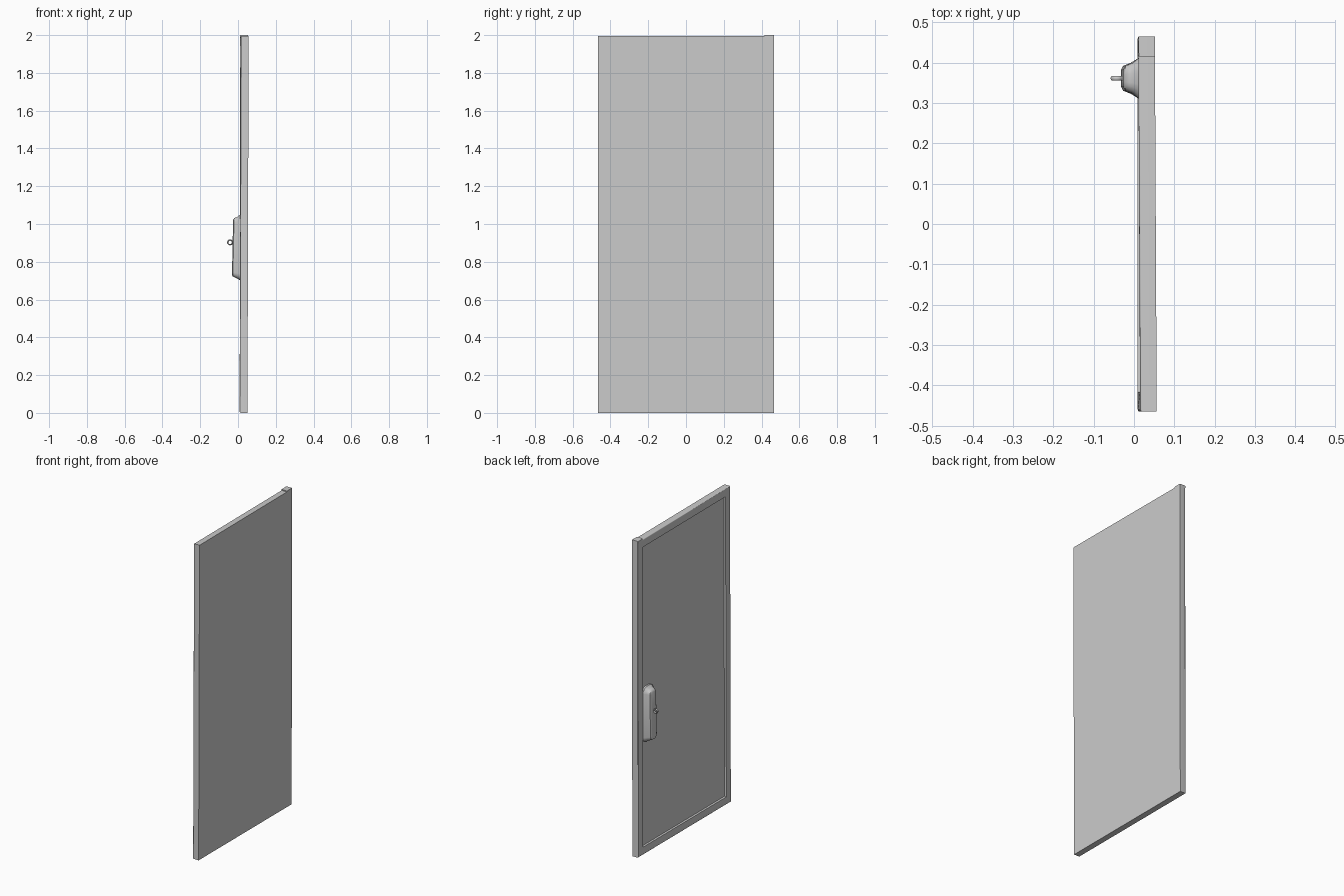
import bpy, bmesh, math
from mathutils import Vector, Matrix

if "Cube" in bpy.data.objects:
    bpy.data.objects.remove(bpy.data.objects["Cube"])

grey = bpy.data.materials.new("plain_grey")
grey.use_nodes = True
GREY = (0.6, 0.6, 0.6, 1)
grey.diffuse_color = GREY
grey.node_tree.nodes["Principled BSDF"].inputs["Base Color"].default_value = GREY


def finish(name, bm, smooth=None):
    bmesh.ops.recalc_face_normals(bm, faces=bm.faces)
    mesh = bpy.data.meshes.new(name)
    bm.to_mesh(mesh)
    bm.free()
    mesh.materials.append(grey)
    obj = bpy.data.objects.new(name, mesh)
    bpy.context.collection.objects.link(obj)
    if smooth:
        bpy.ops.object.select_all(action='DESELECT')
        obj.select_set(True)
        bpy.context.view_layer.objects.active = obj
        bpy.ops.object.shade_smooth_by_angle(angle=math.radians(smooth))
    return obj


def box(low, high):
    low, high = Vector(low), Vector(high)
    bm = bmesh.new()
    bmesh.ops.create_cube(bm, size=1, matrix=Matrix.Translation((low + high) / 2)
                          @ Matrix.Diagonal((*(high - low), 1)))
    return bm


def inner_face(bm):
    return min(bm.faces, key=lambda f: f.normal.x * f.calc_area())


def round_inner_edges(bm, size):
    bm.normal_update()
    bmesh.ops.bevel(bm, geom=list(inner_face(bm).edges), offset=size,
                    segments=3, profile=0.5, affect='EDGES')
    bm.normal_update()


def warp(bm):
    # slight twist and lean of the hanging door
    for v in bm.verts:
        v.co.x += 0.002 * (v.co.z - 1) - 0.0025 * v.co.y * v.co.z


# door slab with a recessed panel on the inner side
bm = box((0.011, -0.465, 0), (0.052, 0.465, 1.994))
round_inner_edges(bm, 0.006)
face = inner_face(bm)
bmesh.ops.inset_individual(bm, faces=[face], thickness=0.043, use_even_offset=True)
bmesh.ops.inset_individual(bm, faces=[face], thickness=0.003, depth=-0.01,
                           use_even_offset=True)
warp(bm)
finish("door_slab", bm, 30)

# raised end of the latch stile
bm = box((0.011, 0.415, 1.985), (0.052, 0.465, 2.0))
round_inner_edges(bm, 0.004)
warp(bm)
finish("stile_cap", bm, 30)


# domed lock housing: rounded rectangles lofted outwards from the panel
def rounded_rect(bm, x, half_y, half_z, steps=4):
    r = half_y * 0.7
    ring = []
    for q in range(4):
        sy, sz = (1, -1, -1, 1)[q], (1, 1, -1, -1)[q]
        for i in range(steps + 1):
            a = math.pi / 2 * (q + i / steps)
            ring.append(bm.verts.new((x, 0.361 + sy * (half_y - r) + r * math.cos(a),
                                      0.876 + sz * (half_z - r) + r * math.sin(a))))
    return ring


bm = bmesh.new()
sections = [(0.024, 0.051, 0.175), (0.011, 0.05, 0.174), (-0.006, 0.038, 0.162),
            (-0.014, 0.035, 0.159), (-0.024, 0.031, 0.154), (-0.029, 0.022, 0.145)]
rings = [rounded_rect(bm, *s) for s in sections]
for a, b in zip(rings, rings[1:]):
    for i in range(len(a)):
        j = (i + 1) % len(a)
        bm.faces.new((a[i], a[j], b[j], b[i]))
bm.faces.new(rings[0])
bm.faces.new(rings[-1])
for v in bm.verts:
    if v.co.x < 0:
        v.co.x += 0.02 * (v.co.z - 0.876)
finish("lock_housing", bm, 35)

# pull ring standing out of the housing
bm = bmesh.new()
n, m = 20, 8
loops = []
for i in range(n):
    a = 2 * math.pi * i / n
    loop = []
    for k in range(m):
        b = 2 * math.pi * k / m
        r = 0.0125 + 0.0035 * math.cos(b)
        loop.append(bm.verts.new((-0.042 + r * math.cos(a), 0.361 + 0.006 * math.sin(b),
                                  0.903 + r * math.sin(a))))
    loops.append(loop)
for i in range(n):
    a, b = loops[i], loops[(i + 1) % n]
    for k in range(m):
        j = (k + 1) % m
        bm.faces.new((a[k], a[j], b[j], b[k]))
finish("pull_ring", bm, 60)
